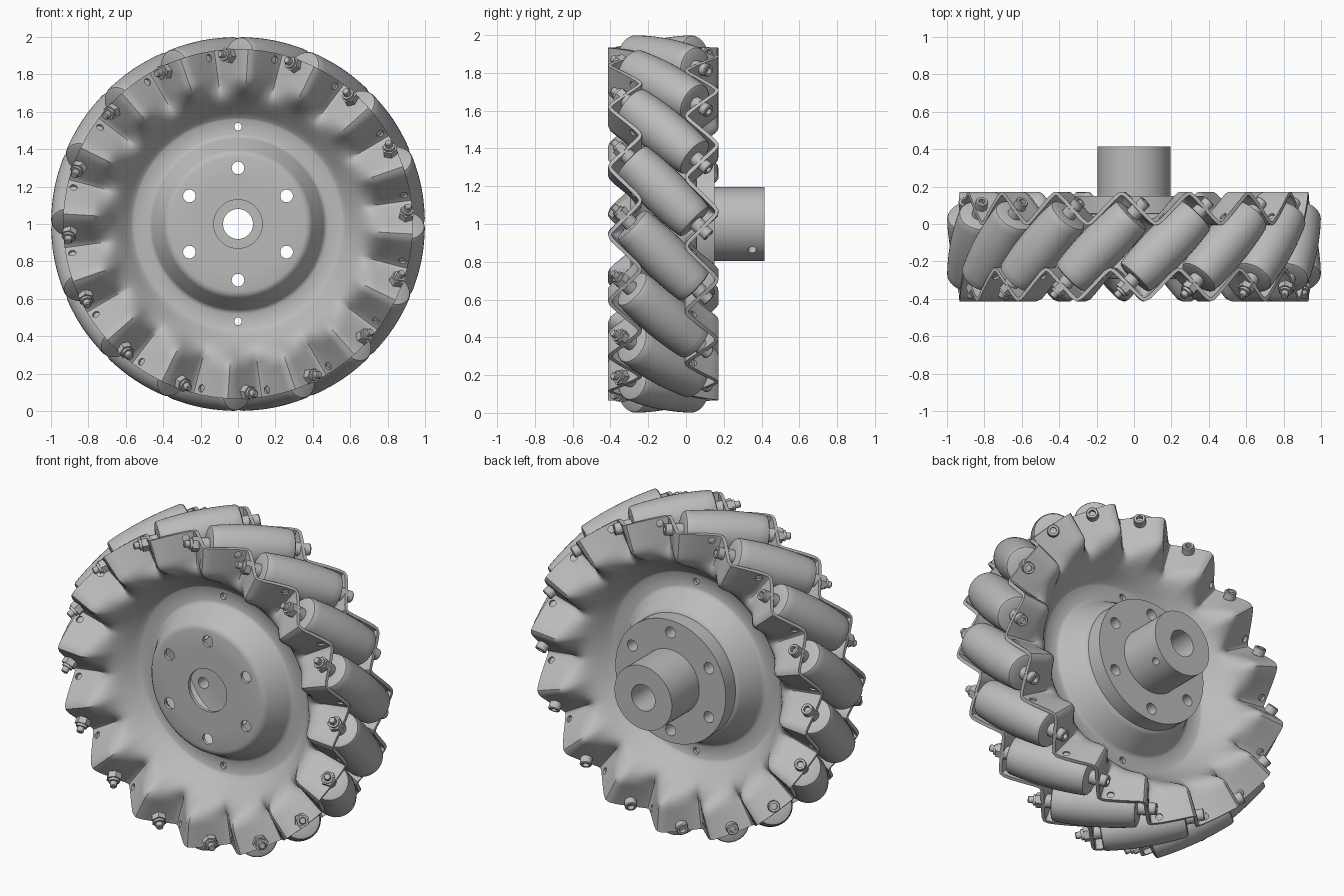
import bpy, bmesh
from math import sin, cos, pi, asin, atan2, radians, sqrt
from mathutils import Matrix, Vector

cube = bpy.data.objects.get("Cube")
if cube:
    bpy.data.objects.remove(cube, do_unlink=True)

COUNT = 16                # rollers round the wheel
MID = -0.12               # y of the wheel's middle plane
AXLE_R = 0.875            # distance of the roller axles from the hub axis
RIM = 0.203               # offset of each pleated rim from the middle plane
WAVE = 0.081              # pleat height
FIRST = radians(11)       # clockwise angle of the first roller
LEAN = atan2(RIM, AXLE_R)
CENTRE = Matrix.Translation((0, MID, 1))

grey = bpy.data.materials.new("metal_grey")
grey.use_nodes = True
grey.diffuse_color = (0.5, 0.5, 0.5, 1)
grey.node_tree.nodes["Principled BSDF"].inputs["Base Color"].default_value = (0.5, 0.5, 0.5, 1)


def aim(direction):
    return Vector(direction).to_track_quat('Z', 'Y').to_matrix().to_4x4()


def spun(angle):
    """Frame whose z axis points outward at a clockwise angle."""
    return CENTRE @ Matrix.Rotation(angle, 4, 'Y')


def to_mesh(bm, name):
    bmesh.ops.remove_doubles(bm, verts=bm.verts, dist=1e-5)
    bmesh.ops.recalc_face_normals(bm, faces=bm.faces)
    mesh = bpy.data.meshes.new(name)
    bm.to_mesh(mesh)
    bm.free()
    mesh.materials.append(grey)
    smooth(mesh)
    return mesh


def smooth(mesh):
    mesh.shade_smooth()
    mesh.set_sharp_from_angle(angle=radians(35))


def place(name, mesh, matrix=Matrix()):
    obj = bpy.data.objects.new(name, mesh)
    obj.matrix_world = matrix
    bpy.context.collection.objects.link(obj)
    return obj


def lathe(name, profile, sides):
    """Turn a closed (radius, height) profile round z."""
    bm = bmesh.new()
    rings = [[bm.verts.new((r * cos(2 * pi * i / sides), r * sin(2 * pi * i / sides), h))
              for i in range(sides)] for r, h in profile]
    for a, b in zip(rings, rings[1:] + rings[:1]):
        for i in range(sides):
            j = (i + 1) % sides
            bm.faces.new((a[i], a[j], b[j], b[i]))
    return to_mesh(bm, name)


def tube(inner, outer, low, high):
    return [(inner, low), (outer, low), (outer, high), (inner, high)]


def cut(obj, holes):
    """Drill (matrix, radius, length) holes through an object."""
    bm = bmesh.new()
    for matrix, radius, length in holes:
        bmesh.ops.create_cone(bm, cap_ends=True, segments=20, radius1=radius,
                              radius2=radius, depth=length, matrix=matrix)
    cutter = place("hole_cutter", to_mesh(bm, "hole_cutter"))
    cutter.hide_render = True
    mod = obj.modifiers.new("holes", 'BOOLEAN')
    mod.operation, mod.solver, mod.object = 'DIFFERENCE', 'EXACT', cutter
    apply_all(obj)
    bpy.data.objects.remove(cutter, do_unlink=True)
    smooth(obj.data)


def apply_all(obj):
    bpy.context.view_layer.objects.active = obj
    for mod in list(obj.modifiers):
        bpy.ops.object.modifier_apply(modifier=mod.name)


# Holes shared by the plates and the hub flange
along_y = aim((0, 1, 0))
flange_holes = [(spun(i * pi / 3) @ Matrix.Translation((0, 0, 0.3)) @ along_y, 0.034, 1)
                for i in range(6)]
rivet_holes = [(spun(a) @ Matrix.Translation((0, 0, 0.52)) @ along_y, 0.02, 1)
               for a in (0, pi)]

# Pressed side plates: raised boss, flat seat, steep bowl and pleated rim
SECTION = [(0.13, 0.165), (0.25, 0.165), (0.36, 0.165), (0.376, 0.161), (0.388, 0.148),
           (0.45, 0.032), (0.462, 0.018), (0.48, 0.012), (0.51, 0.012), (0.56, 0.012),
           (0.575, 0.02), (0.6, 0.046), (0.63, 0.082), (0.66, 0.118), (0.685, 0.146),
           (0.705, 0.166), (0.725, 0.182), (0.745, 0.193), (0.765, 0.2), (0.785, RIM),
           (0.805, RIM), (0.84, RIM), (0.89, RIM), (0.935, RIM)]


def pleat(angle):
    """Triangle wave with rounded corners."""
    k = 0.965
    return asin(k * sin(angle * COUNT)) / asin(k)


def plate(name, side):
    bolt_angle = FIRST + side * LEAN
    steps = COUNT * 20
    bm = bmesh.new()
    rings = []
    for r, h in SECTION:
        t = min(max((r - 0.655) / 0.125, 0), 1)
        depth = WAVE * t * t * (3 - 2 * t)
        ring = []
        for i in range(steps):
            u = 2 * pi * i / steps
            y = MID + side * h - depth * pleat(u - bolt_angle)
            ring.append(bm.verts.new((r * sin(u), y, 1 + r * cos(u))))
        rings.append(ring)
    for a, b in zip(rings, rings[1:]):
        for i in range(steps):
            j = (i + 1) % steps
            bm.faces.new((a[i], a[j], b[j], b[i]))
    obj = place(name, to_mesh(bm, name))
    sheet = obj.modifiers.new("sheet", 'SOLIDIFY')
    sheet.thickness, sheet.offset = 0.02, 0
    apply_all(obj)
    # One spare hole in each slope that carries no bolt
    turn = (0.5 - 0.13 * side) * 2 * pi / COUNT
    spare = [(spun(bolt_angle + turn + i * 2 * pi / COUNT)
              @ Matrix.Translation((0, side * RIM - WAVE * pleat(turn), 0.9))
              @ aim((1, -1, 0)), 0.02, 0.08) for i in range(COUNT)]
    cut(obj, flange_holes + rivet_holes + spare)


plate("front_plate", -1)
plate("back_plate", 1)

# Hub with flange, bore and two set screw holes
hub = place("hub", lathe("hub", [(0.08, 0.055), (0.375, 0.055), (0.375, 0.15), (0.195, 0.15),
                                 (0.195, 0.415), (0.08, 0.415)], 64),
            Matrix.Translation((0, 0, 1)) @ aim((0, 1, 0)))
hub.data.transform(hub.matrix_world)
hub.matrix_world = Matrix()
screws = [(Matrix.Translation((x * 0.14, 0.35, 0.86)) @ aim((x, 0, -1)), 0.022, 0.2)
          for x in (-1, 1)]
cut(hub, flange_holes + screws)

# Barrel roller, its curve following the tread circle
HALF = 0.225
barrel = []
for i in range(13):
    s = HALF * (i / 6 - 1)
    barrel.append((1 - sqrt(AXLE_R ** 2 + s * s / 2), s))
end = barrel[0][0]
cap = [(0.025, HALF + 0.014), (end - 0.016, HALF + 0.014), (end - 0.005, HALF + 0.009)]
roller = lathe("roller", [(r, -s) for r, s in cap] + barrel + cap[::-1], 40)

# Axle bolt parts
SEAT = RIM * sqrt(2) + 0.01
shaft = lathe("axle_bolt", [(0, -0.38), (0.016, -0.38), (0.02, -0.375),
                            (0.02, SEAT), (0, SEAT)], 16)
nut = lathe("lock_nut", tube(0.019, 0.043, -SEAT - 0.037, -SEAT), 6)
collar = lathe("nut_collar", tube(0.019, 0.031, -SEAT - 0.052, -SEAT - 0.035), 20)
head = lathe("bolt_head", [(0, SEAT), (0.034, SEAT), (0.034, SEAT + 0.04), (0.03, SEAT + 0.045),
                           (0.018, SEAT + 0.045), (0.018, SEAT + 0.02), (0, SEAT + 0.02)], 24)
spacer = lathe("back_spacer", tube(0.019, 0.04, HALF, SEAT - 0.015), 20)
spacer_front = lathe("front_spacer", tube(0.019, 0.04, 0.015 - SEAT, -HALF), 20)

# Set of rollers and bolts, slanted at half a right angle
for i in range(COUNT):
    frame = (spun(FIRST + i * 2 * pi / COUNT)
             @ Matrix.Translation((0, 0, AXLE_R)) @ aim((1, 1, 0)))
    for mesh in (roller, shaft, nut, collar, head, spacer, spacer_front):
        place(f"{mesh.name}_{i + 1}", mesh, frame)
